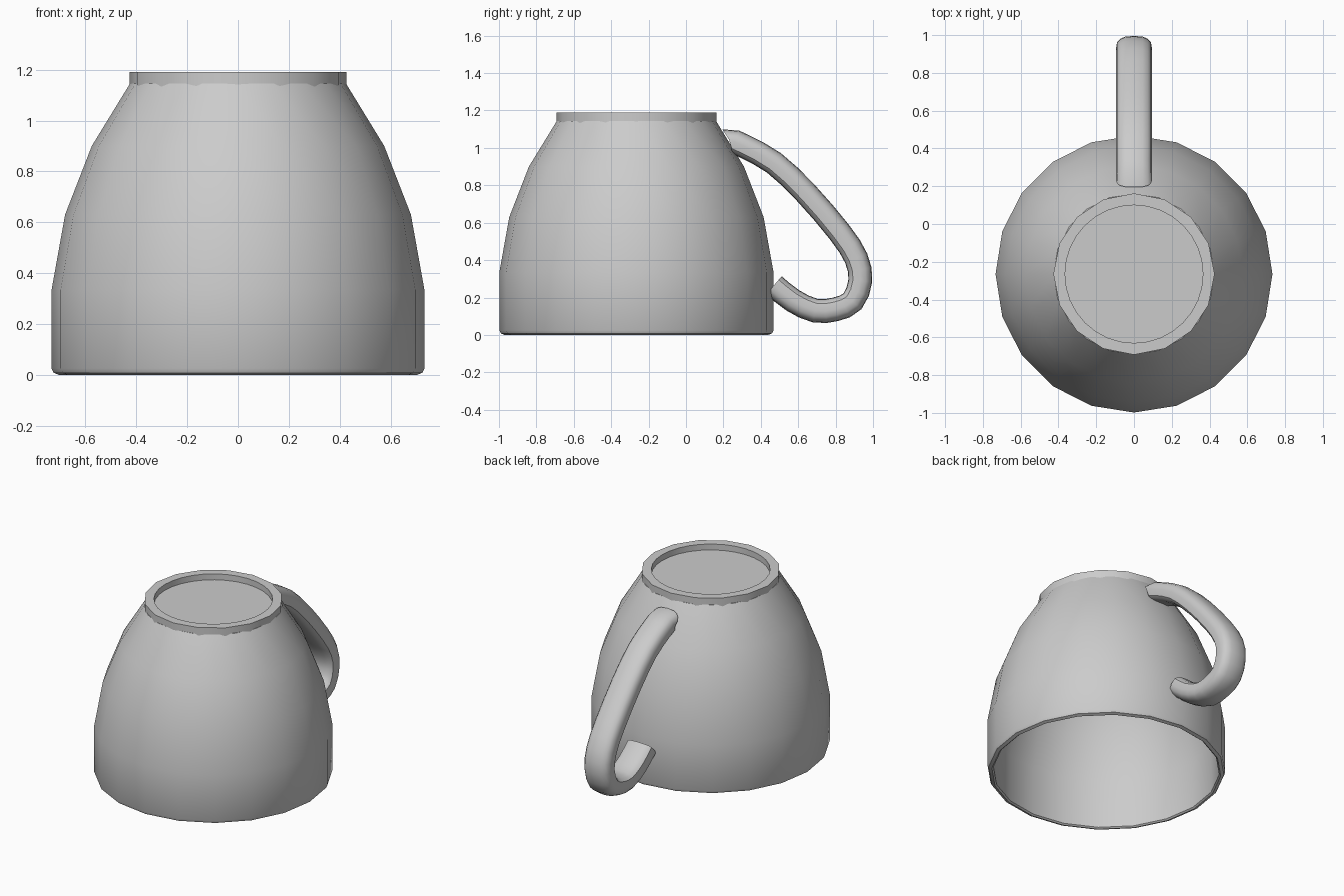
import bpy, bmesh, math
from mathutils import Vector

old = bpy.data.objects.get("Cube")
if old:
    bpy.data.objects.remove(old, do_unlink=True)

CENTRE_Y = -0.265

grey = bpy.data.materials.new("grey_glaze")
grey.use_nodes = True
grey.diffuse_color = (0.6, 0.6, 0.6, 1)
grey.node_tree.nodes["Principled BSDF"].inputs["Base Color"].default_value = (0.6, 0.6, 0.6, 1)


def ring(bm, r, z, sides):
    return [bm.verts.new((r * math.cos(i * math.tau / sides),
                          CENTRE_Y + r * math.sin(i * math.tau / sides), z))
            for i in range(sides)]


def skin(bm, rings):
    for a, b in zip(rings, rings[1:]):
        n = len(a)
        for i in range(n):
            j = (i + 1) % n
            bm.faces.new((a[i], a[j], b[j], b[i]))


def finish(bm, name, angle):
    bmesh.ops.recalc_face_normals(bm, faces=bm.faces)
    mesh = bpy.data.meshes.new(name)
    bm.to_mesh(mesh)
    bm.free()
    mesh.materials.append(grey)
    obj = bpy.data.objects.new(name, mesh)
    bpy.context.collection.objects.link(obj)
    bpy.ops.object.select_all(action="DESELECT")
    obj.select_set(True)
    bpy.context.view_layer.objects.active = obj
    bpy.ops.object.shade_smooth_by_angle(angle=math.radians(angle))
    return obj


# Upturned cup: outer wall down to the rim, then the inner wall up
profile = [(0.425, 1.145), (0.575, 0.9), (0.68, 0.63), (0.733, 0.335),
           (0.733, 0.025), (0.725, 0.008), (0.705, 0), (0.695, 0.008),
           (0.695, 0.03), (0.695, 0.33), (0.645, 0.62), (0.54, 0.88), (0.39, 1.115)]
bm = bmesh.new()
rings = [ring(bm, r, z, 20) for r, z in profile]
skin(bm, rings)
bm.faces.new(rings[0])
bm.faces.new(rings[-1])
finish(bm, "cup_body", 35)

# Foot ring with a round recess
bm = bmesh.new()
low, high = ring(bm, 0.427, 1.12, 16), ring(bm, 0.427, 1.19, 16)
lip, floor = ring(bm, 0.365, 1.19, 32), ring(bm, 0.365, 1.15, 32)
skin(bm, [low, high])
skin(bm, [lip, floor])
bm.faces.new(floor)
for i in range(16):
    a, b = high[i], high[(i + 1) % 16]
    c, d, e = lip[2 * i], lip[2 * i + 1], lip[(2 * i + 2) % 32]
    bm.faces.new((a, b, e, d, c))
finish(bm, "foot_ring", 35)

# Handle: D-shaped section swept along a path in the side plane
path = [Vector(p) for p in (
    (0.23, 1.045), (0.31, 1.01), (0.47, 0.92), (0.64, 0.76), (0.82, 0.55),
    (0.91, 0.41), (0.932, 0.29), (0.89, 0.18), (0.8, 0.137), (0.69, 0.13),
    (0.57, 0.185), (0.47, 0.265))]
fine = []
last = len(path) - 1
for i in range(last):
    a, b, c, d = path[max(i - 1, 0)], path[i], path[i + 1], path[min(i + 2, last)]
    fine += [b, (9 * (b + c) - a - d) / 16]
fine.append(path[-1])

SECTION = 16


def power(v, e):
    return math.copysign(abs(v) ** e, v)


bm = bmesh.new()
rings = []
for i, p in enumerate(fine):
    t = (fine[min(i + 1, len(fine) - 1)] - fine[max(i - 1, 0)]).normalized()
    normal = Vector((-t.y, t.x))
    if i == 0:
        normal = Vector((-0.55, 0.85))  # end lies against the sloping wall
    loop = []
    for k in range(SECTION):
        ang = k * math.tau / SECTION
        s = math.sin(ang)
        q = p + normal * 0.064 * power(s, 0.8 if s > 0 else 0.5)
        loop.append(bm.verts.new((0.095 * power(math.cos(ang), 0.75), q.x, q.y)))
    rings.append(loop)
skin(bm, rings)
bm.faces.new(rings[0])
bm.faces.new(rings[-1])
finish(bm, "handle", 40)
